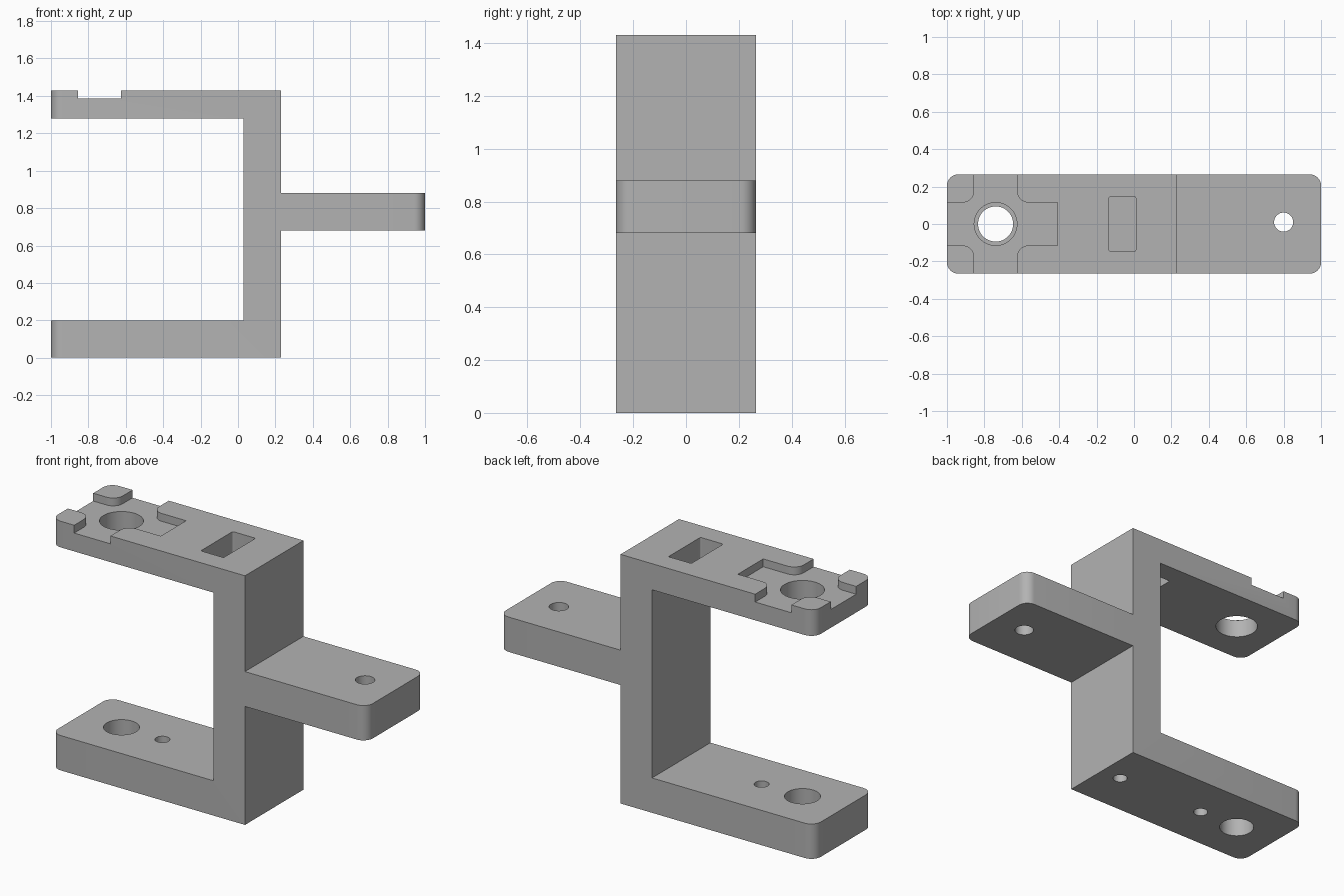
import bpy
import bmesh
from math import radians
from mathutils import Matrix, Vector

old = bpy.data.objects.get("Cube")
if old:
    bpy.data.objects.remove(old, do_unlink=True)

HALF = 0.265          # half depth of the bracket
TOP = 1.43            # overall height
BORE_X = -0.74        # shared axis of the two large bores

grey = bpy.data.materials.new("plain grey")
grey.use_nodes = True
grey.diffuse_color = (0.45, 0.45, 0.45, 1)
grey.node_tree.nodes["Principled BSDF"].inputs["Base Color"].default_value = (0.45, 0.45, 0.45, 1)


def prism(name, points, start, depth, rounded, radius):
    """Extrude a closed outline and round the vertical edges picked by a rule."""
    bm = bmesh.new()
    face = bm.faces.new([bm.verts.new(p) for p in points])
    out = bmesh.ops.extrude_face_region(bm, geom=[face])
    moved = [v for v in out["geom"] if isinstance(v, bmesh.types.BMVert)]
    bmesh.ops.translate(bm, verts=moved, vec=depth)
    bmesh.ops.translate(bm, verts=bm.verts, vec=start)
    bmesh.ops.recalc_face_normals(bm, faces=bm.faces)
    picked = []
    for e in bm.edges:
        d = e.verts[1].co - e.verts[0].co
        if abs(d.z) > 0.01 and abs(d.x) + abs(d.y) < 0.001 and rounded(e.verts[0].co):
            picked.append(e)
    bmesh.ops.bevel(bm, geom=picked, offset=radius, segments=8, profile=0.5, affect="EDGES")
    return finish(name, bm)


def finish(name, bm):
    mesh = bpy.data.meshes.new(name)
    bm.to_mesh(mesh)
    bm.free()
    mesh.materials.append(grey)
    obj = bpy.data.objects.new(name, mesh)
    bpy.context.collection.objects.link(obj)
    return obj


def drill(name, x, y, radius, low, high):
    bm = bmesh.new()
    bmesh.ops.create_cone(bm, cap_ends=True, segments=48, radius1=radius, radius2=radius,
                          depth=high - low,
                          matrix=Matrix.Translation((x, y, (low + high) / 2)))
    return finish(name, bm)


# Side profile: two arms, upright and rear tongue, with rounded free ends
side = [(-1, 0), (0.23, 0), (0.23, 0.68), (1, 0.68), (1, 0.88), (0.23, 0.88),
        (0.23, TOP), (-1, TOP), (-1, 1.28), (0.03, 1.28), (0.03, 0.2), (-1, 0.2)]
bracket = prism("bracket", [(x, 0, z) for x, z in side], Vector((0, -HALF, 0)),
                Vector((0, 2 * HALF, 0)), lambda p: abs(p.x) > 0.99, 0.06)

# Cross-shaped pocket in the upper arm, with filleted inner corners
l, r, w, e, h = -0.855, -0.625, 0.115, -0.41, 0.4
cross = [(-1.2, -w), (l, -w), (l, -h), (r, -h), (r, -w), (e, -w),
         (e, w), (r, w), (r, h), (l, h), (l, w), (-1.2, w)]
pocket = prism("cross_pocket", [(x, y, 0) for x, y in cross], Vector((0, 0, 1.385)),
               Vector((0, 0, 0.2)),
               lambda p: -0.9 < p.x < -0.6 and abs(p.y) < 0.2, 0.06)

# Rectangular slot through the upper arm
slot_outline = [(-0.135, -0.145, 0), (0.01, -0.145, 0), (0.01, 0.145, 0), (-0.135, 0.145, 0)]
slot = prism("slot", slot_outline, Vector((0, 0, 1.1)), Vector((0, 0, 0.5)),
             lambda p: True, 0.008)

cutters = [
    pocket, slot,
    drill("upper_bore", BORE_X, 0, 0.1145, 1.1, 1.6),
    drill("lower_bore", BORE_X, 0, 0.094, -0.1, 0.3),
    drill("lower_pin_hole", -0.48, 0, 0.039, -0.1, 0.3),
    drill("upright_blind_hole", 0.1, 0, 0.039, -0.1, 0.3),
    drill("tongue_hole", 0.8, 0.01, 0.051, 0.5, 1.0),
]

# Cut everything out of the solid, then discard the cutters
bpy.ops.object.select_all(action="DESELECT")
bpy.context.view_layer.objects.active = bracket
bracket.select_set(True)
for cutter in cutters:
    cutter.hide_render = True
    mod = bracket.modifiers.new(cutter.name, "BOOLEAN")
    mod.operation = "DIFFERENCE"
    mod.solver = "EXACT"
    mod.object = cutter
    bpy.ops.object.modifier_apply(modifier=mod.name)
    bpy.data.objects.remove(cutter, do_unlink=True)

bpy.ops.object.shade_smooth_by_angle(angle=radians(30))
